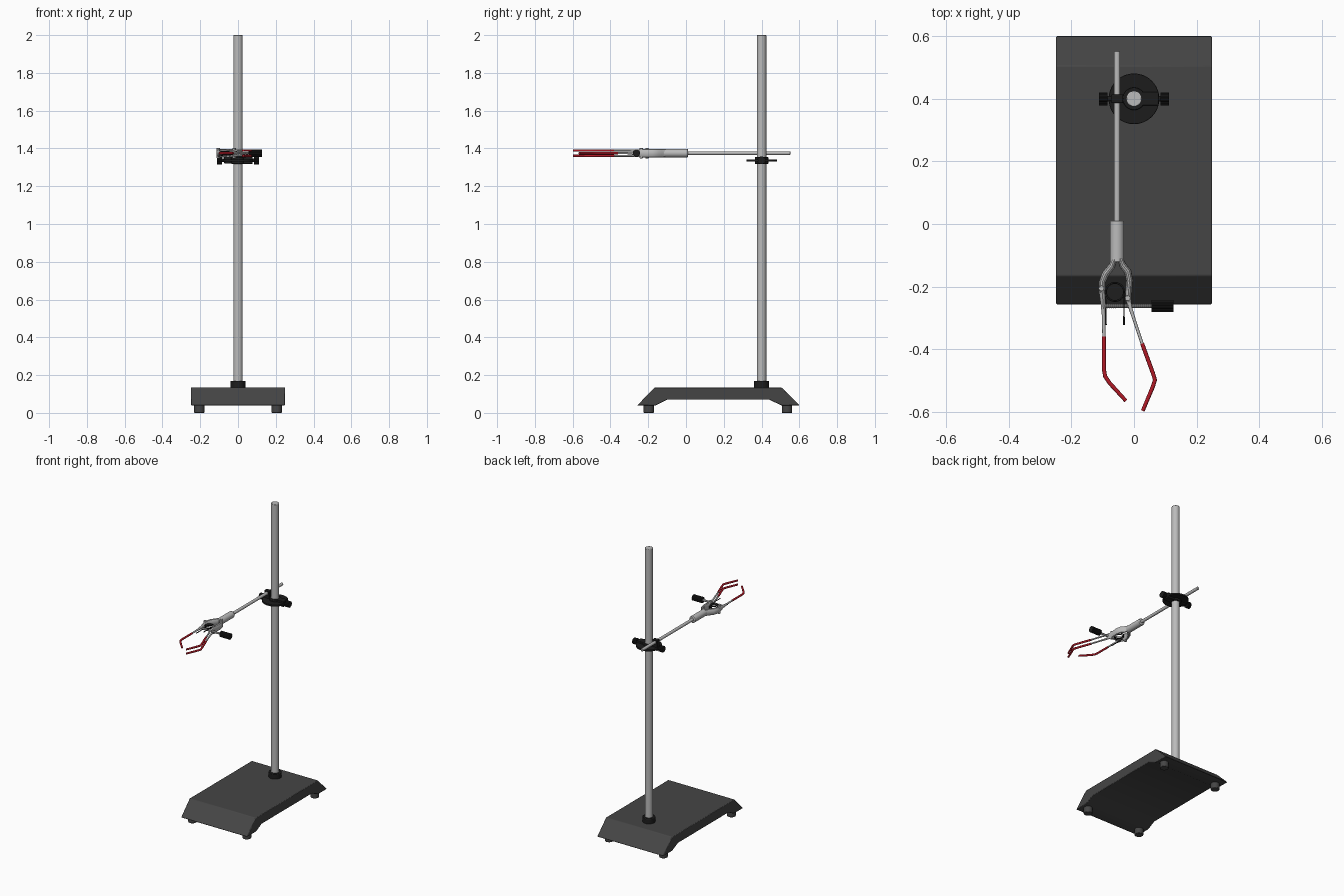
import bpy, bmesh
from math import pi, cos, sin
from mathutils import Vector

if "Cube" in bpy.data.objects:
    bpy.data.objects.remove(bpy.data.objects["Cube"])


def material(name, col):
    m = bpy.data.materials.new(name)
    m.diffuse_color = (*col, 1)
    m.use_nodes = True
    m.node_tree.nodes["Principled BSDF"].inputs["Base Color"].default_value = m.diffuse_color
    return m


DARK = material("dark_enamel", (0.06, 0.06, 0.06))
BLACK = material("black", (0.012, 0.012, 0.012))
STEEL = material("steel", (0.5, 0.5, 0.5))
RED = material("red_rubber", (0.45, 0.01, 0.02))


def finish(bm, name, mat, bevel=0):
    bmesh.ops.recalc_face_normals(bm, faces=bm.faces)
    me = bpy.data.meshes.new(name)
    bm.to_mesh(me)
    bm.free()
    ob = bpy.data.objects.new(name, me)
    bpy.context.collection.objects.link(ob)
    me.materials.append(mat)
    if bevel:
        b = ob.modifiers.new("bevel", 'BEVEL')
        b.width, b.segments = bevel, 2
    bpy.ops.object.select_all(action='DESELECT')
    ob.select_set(True)
    bpy.context.view_layer.objects.active = ob
    bpy.ops.object.shade_smooth_by_angle(angle=0.6)
    return ob


def rod(name, a, b, r, mat, bevel=0, n=32):
    """Cylinder from a to b."""
    a, b = Vector(a), Vector(b)
    q = (b - a).to_track_quat('Z', 'Y').to_matrix().to_4x4()
    q.translation = (a + b) / 2
    bm = bmesh.new()
    bmesh.ops.create_cone(bm, cap_ends=True, segments=n, radius1=r, radius2=r,
                          depth=(b - a).length, matrix=q)
    return finish(bm, name, mat, bevel)


def box(name, lo, hi, mat, bevel=0.003):
    bm = bmesh.new()
    bmesh.ops.create_cube(bm, size=1)
    for v in bm.verts:
        v.co = Vector([l + (c + .5) * (h - l) for c, l, h in zip(v.co, lo, hi)])
    return finish(bm, name, mat, bevel)


def arm(name, pts, mat, n=12):
    """Loft of elliptical sections; points are x, y, z, half width, half height."""
    bm = bmesh.new()
    rings = []
    P = [Vector(p[:3]) for p in pts]
    for i, p in enumerate(pts):
        t = (P[min(i + 1, len(P) - 1)] - P[max(i - 1, 0)]).normalized()
        side = t.cross(Vector((0, 0, 1))).normalized()
        rings.append([bm.verts.new(P[i] + side * p[3] * cos(k * 2 * pi / n)
                                   + Vector((0, 0, p[4] * sin(k * 2 * pi / n)))) for k in range(n)])
    for r, s in zip(rings, rings[1:]):
        for k in range(n):
            bm.faces.new((r[k], r[(k + 1) % n], s[(k + 1) % n], s[k]))
    bm.faces.new(rings[0])
    bm.faces.new(rings[-1])
    return finish(bm, name, mat)


def knob(name, x0, x1, y, z, r):
    """Fluted grip along x."""
    bm = bmesh.new()
    n = 36
    ends = [[bm.verts.new((x, y + cos(k * 2 * pi / n) * r * (1 if k % 3 else .9),
                           z + sin(k * 2 * pi / n) * r * (1 if k % 3 else .9)))
             for k in range(n)] for x in (x0, x1)]
    for k in range(n):
        bm.faces.new((ends[0][k], ends[0][(k + 1) % n], ends[1][(k + 1) % n], ends[1][k]))
    bm.faces.new(ends[0])
    bm.faces.new(ends[1])
    return finish(bm, name, BLACK)


# Base: bent slab profile extruded across x
profile = [(-.258, .04), (-.16, .04), (-.1, .07), (.44, .07), (.505, .04),
           (.602, .04), (.505, .135), (-.165, .135)]
bm = bmesh.new()
f = bm.faces.new([bm.verts.new((-.25, y, z)) for y, z in profile])
ext = bmesh.ops.extrude_face_region(bm, geom=[f])
bmesh.ops.translate(bm, vec=(.5, 0, 0), verts=[v for v in ext["geom"] if isinstance(v, bmesh.types.BMVert)])
finish(bm, "base", DARK, .004)
for x in (-.205, .205):
    for y in (-.197, .535):
        rod("foot", (x, y, 0), (x, y, .045), .027, DARK, .003)

# Pole and collar
rod("pole_collar", (0, .4, .13), (0, .4, .17), .04, BLACK, .004)
rod("pole", (0, .4, .13), (0, .4, 2), .025, STEEL, .003)

# Boss clamp on the pole
rod("boss_plate", (0, .4, 1.33), (0, .4, 1.342), .081, BLACK, .002, 48)
rod("boss_hub", (0, .4, 1.318), (0, .4, 1.355), .036, BLACK, .003)
box("boss_block", (.025, .378, 1.318), (.078, .422, 1.355), BLACK)
box("rod_hook", (-.073, .386, 1.32), (-.035, .414, 1.391), BLACK)
for s in (-1, 1):
    rod("boss_screw", (s * .03, .4, 1.337), (s * .1, .4, 1.337), .009, BLACK)
    knob("boss_knob", s * .085, s * .112, .4, 1.337, .021)

# Clamp rod and sleeve
Z = 1.375
rod("clamp_rod", (-.054, .552, Z), (-.054, -.02, Z), .01, STEEL, .002)
rod("clamp_sleeve", (-.054, .01, Z), (-.054, -.122, Z), .0225, STEEL, .003)

# Single-finger jaw on the left
arm("left_jaw", [(-.062, -.11, Z, .009, .021), (-.071, -.135, Z, .011, .023),
                 (-.091, -.16, Z, .012, .023), (-.101, -.185, Z, .011, .023),
                 (-.102, -.215, Z, .011, .021), (-.099, -.25, Z, .008, .012),
                 (-.097, -.29, Z, .006, .006), (-.096, -.365, Z, .005, .005)], STEEL)
arm("left_finger_sleeve", [(-.096, -.36, Z, .0065, .0065), (-.096, -.465, Z, .0065, .0065),
                           (-.092, -.487, Z, .0065, .0065), (-.078, -.508, Z, .0065, .0065),
                           (-.026, -.565, Z, .006, .006)], RED)

# Double-finger jaw on the right
arm("right_jaw", [(-.044, -.11, Z, .009, .021), (-.036, -.132, Z, .011, .023),
                  (-.02, -.152, Z, .012, .023), (-.014, -.18, Z, .011, .023),
                  (-.017, -.21, Z, .011, .023), (-.018, -.24, Z, .01, .022),
                  (-.013, -.265, Z, .007, .018)], STEEL)
for z in (Z - .014, Z + .014):
    arm("right_finger", [(-.018, -.24, z, .007, .006), (-.011, -.27, z, .006, .006),
                         (.002, -.31, z, .005, .005), (.027, -.385, z, .005, .005)], STEEL)
    arm("right_finger_sleeve", [(.026, -.382, z, .0065, .0065), (.061, -.478, z, .0065, .0065),
                                (.067, -.498, z, .0065, .0065), (.061, -.518, z, .0065, .0065),
                                (.028, -.597, z, .006, .006)], RED)

# Pivot rivets
for x, y in ((-.104, -.206), (-.02, -.237)):
    rod("rivet", (x, y, Z - .027), (x, y, Z + .027), .009, STEEL, .002, 20)

# Torsion spring: coil with two straight legs
c = bpy.data.curves.new("spring", 'CURVE')
c.dimensions = '3D'
c.bevel_depth, c.bevel_resolution = .003, 2
path = [(-.09, -.322, Z - .012)]
turns, steps = 2.5, 60
for i in range(steps + 1):
    a = pi + i / steps * turns * 2 * pi
    path.append((-.061 + .029 * cos(a), -.217 + .029 * sin(a), Z - .012 + .024 * i / steps))
path.append((-.032, -.322, Z + .012))
s = c.splines.new('POLY')
s.points.add(len(path) - 1)
for p, co in zip(s.points, path):
    p.co = (*co, 1)
spring = bpy.data.objects.new("spring", c)
bpy.context.collection.objects.link(spring)
c.materials.append(BLACK)

# Adjusting screw with ridged thread, and its knob
bm = bmesh.new()
rings = []
for i in range(49):
    r = .0075 if i % 2 else .0055
    rings.append([bm.verts.new((-.093 + i * .0032, -.262 + r * cos(k * pi / 8), Z + r * sin(k * pi / 8)))
                  for k in range(16)])
for a, b in zip(rings, rings[1:]):
    for k in range(16):
        bm.faces.new((a[k], a[(k + 1) % 16], b[(k + 1) % 16], b[k]))
bm.faces.new(rings[0])
bm.faces.new(rings[-1])
finish(bm, "adjusting_screw", STEEL)
knob("adjusting_knob", .056, .127, -.262, Z, .02)
